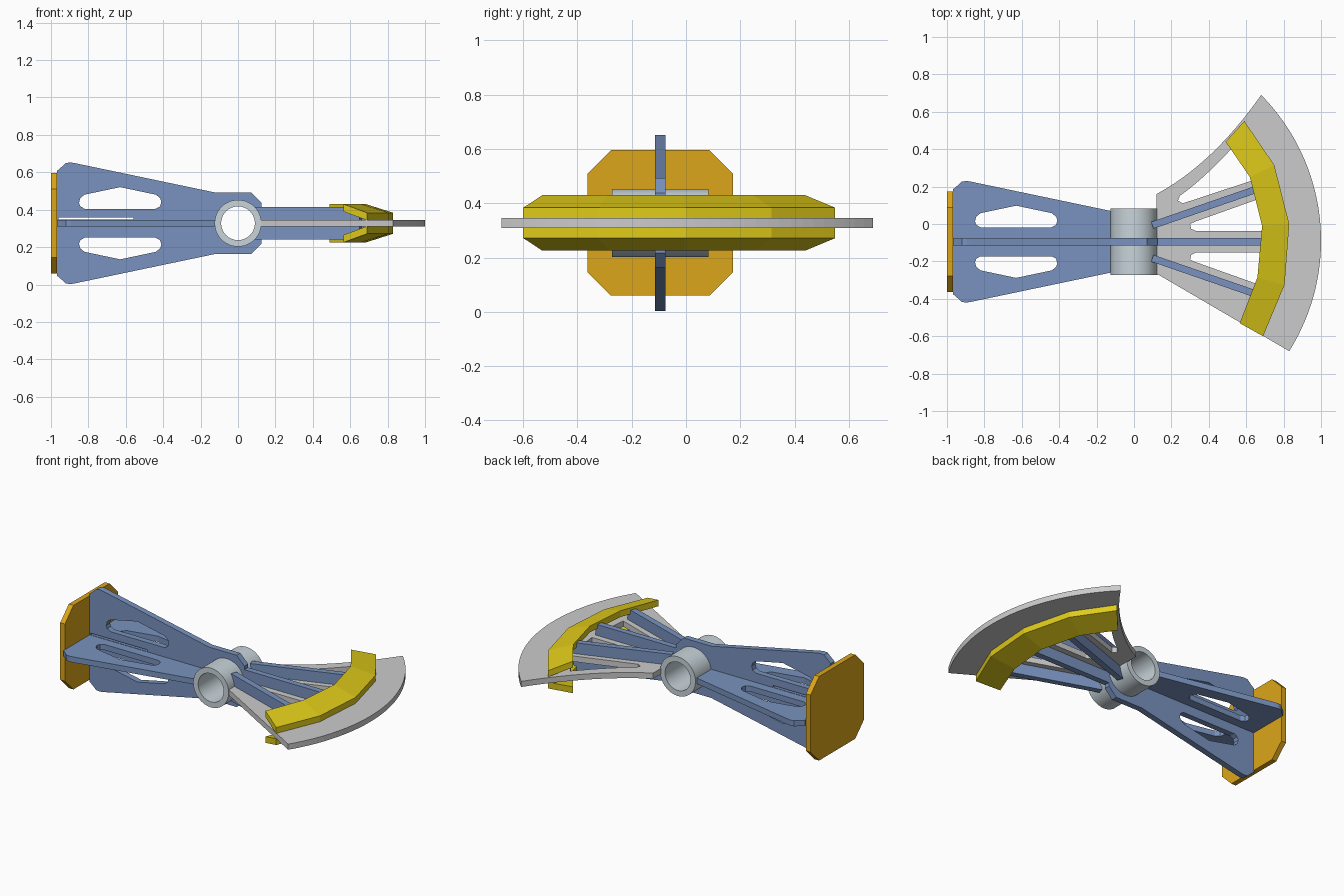
import bpy, bmesh, math
from mathutils import Vector

if "Cube" in bpy.data.objects:
    bpy.data.objects.remove(bpy.data.objects["Cube"])

CY, CZ, T = -0.095, 0.3275, 0.019   # symmetry axis and half plate thickness


def material(name, rgb):
    m = bpy.data.materials.new(name)
    m.diffuse_color = (*rgb, 1)
    m.use_nodes = True
    m.node_tree.nodes["Principled BSDF"].inputs["Base Color"].default_value = m.diffuse_color
    return m


BLUE = material("blue", (0.19, 0.29, 0.52))
ORANGE = material("orange", (0.72, 0.38, 0.01))
YELLOW = material("yellow", (0.75, 0.6, 0.01))
PALE = material("pale_steel", (0.58, 0.66, 0.7))


def link(name, mesh, mat):
    ob = bpy.data.objects.new(name, mesh)
    bpy.context.collection.objects.link(ob)
    if mat:
        mesh.materials.clear()
        mesh.materials.append(mat)
    return ob


def plate(name, loops, half, mat, loc, rot=(0, 0, 0)):
    """Flat plate: first loop is the outline, the others are holes."""
    cu = bpy.data.curves.new(name, 'CURVE')
    cu.dimensions, cu.fill_mode, cu.extrude = '2D', 'BOTH', half
    for pts in loops:
        s = cu.splines.new('POLY')
        s.points.add(len(pts) - 1)
        for p, q in zip(s.points, pts):
            p.co = (q[0], q[1], 0, 1)
        s.use_cyclic_u = True
    tmp = bpy.data.objects.new(name + "_curve", cu)
    bpy.context.collection.objects.link(tmp)
    bpy.context.view_layer.update()
    mesh = bpy.data.meshes.new_from_object(
        tmp.evaluated_get(bpy.context.evaluated_depsgraph_get()))
    bpy.data.objects.remove(tmp)
    bm = bmesh.new()
    bm.from_mesh(mesh)
    bmesh.ops.remove_doubles(bm, verts=bm.verts, dist=1e-5)
    bmesh.ops.recalc_face_normals(bm, faces=bm.faces)
    for f in bm.faces:
        f.smooth = False
    bm.to_mesh(mesh)
    bm.free()
    ob = link(name, mesh, mat)
    ob.location, ob.rotation_euler = loc, rot
    return ob


def flip(pts):
    return [(x, -y) for x, y in pts]


def sym(pts):
    return pts + flip(pts)[::-1]


def circle(r, n=48):
    return [(r * math.cos(2 * math.pi * i / n), r * math.sin(2 * math.pi * i / n)) for i in range(n)]


def bend(a, c, b, n=12):
    """Quadratic curve from a to b pulled towards c."""
    a, b, c = Vector(a), Vector(b), Vector(c)
    return [tuple(a * (1 - t) ** 2 + c * 2 * t * (1 - t) + b * t * t)
            for t in (i / n for i in range(n + 1))]


UPRIGHT = (math.pi / 2, 0, 0)
tail = [(-0.968, 0.28), (-0.95, 0.295), (-0.92, 0.322), (-0.895, 0.325), (-0.87, 0.321), (-0.125, 0.165)]
window = [(-0.85, 0.11), (-0.843, 0.135), (-0.82, 0.153), (-0.63, 0.193), (-0.44, 0.153),
          (-0.417, 0.135), (-0.41, 0.115), (-0.417, 0.09), (-0.44, 0.0775), (-0.82, 0.0775), (-0.843, 0.09)]

# upright plate: tail fin, hub surround and middle arm
upright = sym(tail + [(0.07, 0.165), (0.125, 0.11), (0.125, 0.0875), (0.69, 0.0875)])
gap = [(-0.96, 0.02), (-0.56, 0.02), (-0.56, 0.031), (-0.96, 0.031)]
plate("upright_plate", [upright, window, flip(window), circle(0.12), gap], T, BLUE, (0, CY, CZ), UPRIGHT)

# level tail plate
plate("level_tail_plate", [sym([(-0.99, 0.02), (-0.968, 0.02)] + tail), window, flip(window)],
      T - 0.001, BLUE, (0, CY, CZ))

# splayed side arms
for side, label in ((1, "rear"), (-1, "front")):
    a = math.atan2(0.19, 0.55) * side
    plate(label + "_arm", [[(0, -0.0875), (0.59, -0.0875), (0.59, 0.0875), (0, 0.0875)]],
          T, BLUE, (0.098, CY + side * 0.088, CZ), (math.pi / 2, 0, a))

# hollow hub
hub = plate("hub", [circle(0.125, 64), circle(0.09, 64)], 0.178, PALE, (0, CY, CZ), UPRIGHT)
bpy.context.view_layer.objects.active = hub
hub.select_set(True)
bpy.ops.object.shade_smooth_by_angle(angle=math.radians(35))
hub.select_set(False)

# octagonal end plate
e, c = 0.268, 0.182
octagon = [(c, e), (e, c), (e, -c), (c, -e), (-c, -e), (-e, -c), (-e, c), (-c, e)]
plate("end_plate", [octagon], 0.0165, ORANGE, (-0.9835, CY, CZ), (0, math.pi / 2, 0))


# fan blade: outer rim is a circle through three points
def arc3(p, q, r, n=32):
    (ax, ay), (bx, by), (cx, cy) = p, q, r
    d = 2 * (ax * (by - cy) + bx * (cy - ay) + cx * (ay - by))
    A, B, C = ax * ax + ay * ay, bx * bx + by * by, cx * cx + cy * cy
    ux = (A * (by - cy) + B * (cy - ay) + C * (ay - by)) / d
    uy = (A * (cx - bx) + B * (ax - cx) + C * (bx - ax)) / d
    rad = math.hypot(ax - ux, ay - uy)
    t0, t1 = math.atan2(ay - uy, ax - ux), math.atan2(cy - uy, cx - ux)
    return [(ux + rad * math.cos(t0 + (t1 - t0) * i / n), uy + rad * math.sin(t0 + (t1 - t0) * i / n))
            for i in range(n + 1)]


rim = arc3((0.68, 0.69), (1.0, -0.1), (0.83, -0.68))
fan = bend((0.12, 0.16), (0.42, 0.32), (0.68, 0.69))[:-1] + rim + [(0.12, -0.265)]
rear_slot = [(0.235, 0.125), (0.26, 0.11), (0.64, 0.235), (0.53, 0.41)] + \
    bend((0.505, 0.385), (0.37, 0.24), (0.245, 0.15), 6)
mid_slot = [(0.3, 0.0), (0.305, -0.025), (0.33, -0.037), (0.69, -0.037), (0.67, 0.135), (0.325, 0.012)]
mid_slot2 = [(x, 2 * CY - y) for x, y in mid_slot]
plate("fan_blade", [fan, rear_slot, mid_slot, mid_slot2], T - 0.001, None, (0, 0, CZ))

# faceted tilted bands above and below the fan
outer = [(0.59, 0.55), (0.75, 0.315), (0.83, 0.0), (0.805, -0.325), (0.69, -0.6)]
inner = [(0.49, 0.44), (0.62, 0.25), (0.685, -0.01), (0.66, -0.285), (0.565, -0.53)]
for s, label in ((1, "upper"), (-1, "lower")):
    bm = bmesh.new()
    rings = []
    for o, i in zip(outer, inner):
        sec = ((i, 0.102), (o, 0.056), (o, 0.016), (i, 0.062))
        rings.append([bm.verts.new((p[0], p[1], CZ + s * h)) for p, h in sec])
    for a, b in zip(rings, rings[1:]):
        for k in range(4):
            m = (k + 1) % 4
            bm.faces.new((a[k], a[m], b[m], b[k]))
    bm.faces.new(rings[0])
    bm.faces.new(rings[-1])
    bmesh.ops.recalc_face_normals(bm, faces=bm.faces)
    mesh = bpy.data.meshes.new(label + "_band")
    bm.to_mesh(mesh)
    bm.free()
    link(label + "_band", mesh, YELLOW)
